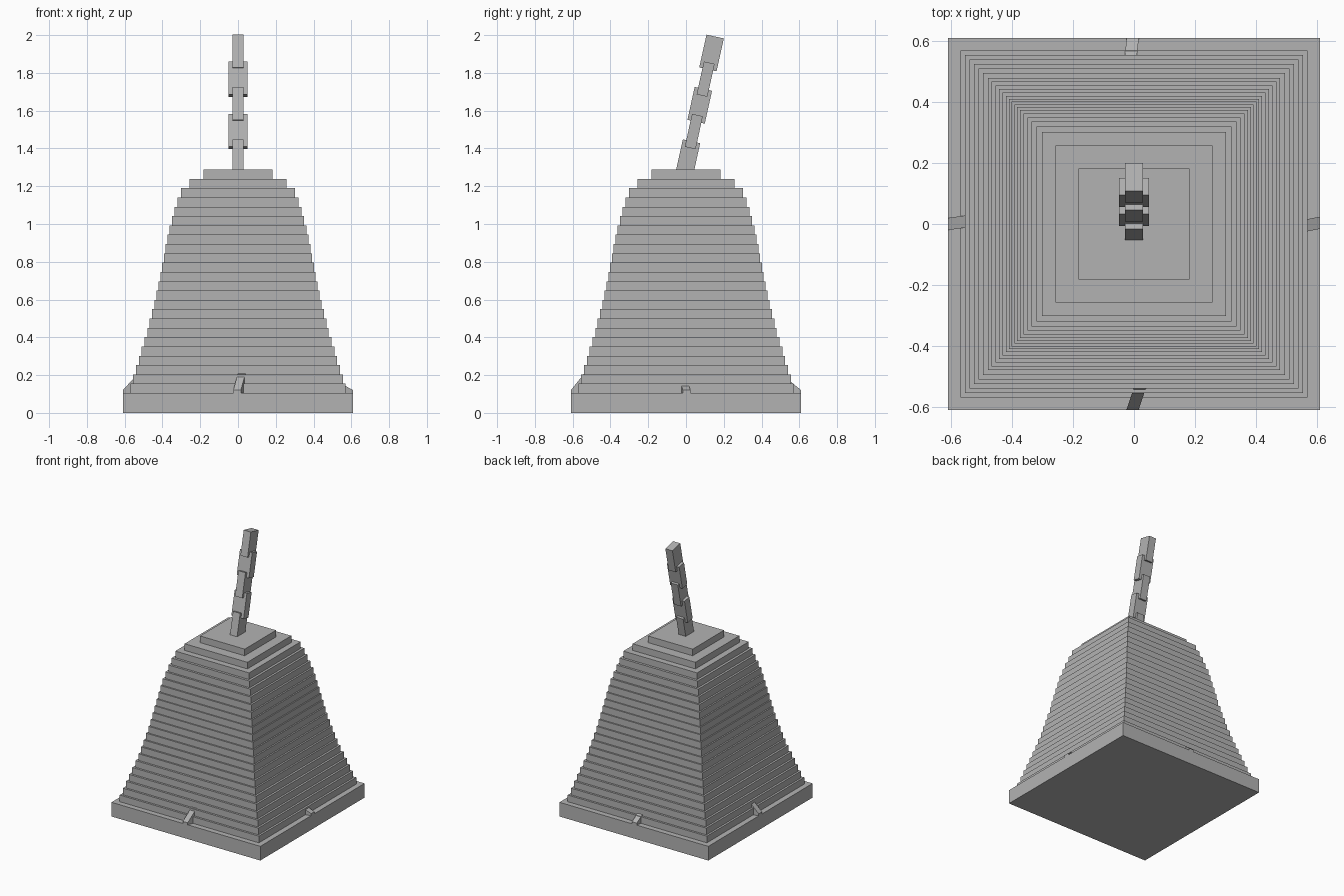
import bpy, bmesh, math
from mathutils import Matrix, Vector

if "Cube" in bpy.data.objects:
    bpy.data.objects.remove(bpy.data.objects["Cube"])

stone = bpy.data.materials.new("grey stone")
stone.diffuse_color = (0.45, 0.45, 0.45, 1)
stone.use_nodes = True
stone.node_tree.nodes["Principled BSDF"].inputs["Base Color"].default_value = stone.diffuse_color


def make_object(name, bm):
    bmesh.ops.recalc_face_normals(bm, faces=bm.faces)
    mesh = bpy.data.meshes.new(name)
    bm.to_mesh(mesh)
    bm.free()
    mesh.materials.append(stone)
    obj = bpy.data.objects.new(name, mesh)
    bpy.context.collection.objects.link(obj)
    return obj


def box(name, centre, size, tilt=0.0):
    bm = bmesh.new()
    matrix = (Matrix.Translation(centre) @ Matrix.Rotation(tilt, 4, 'X')
              @ Matrix.Diagonal((*size, 1)))
    bmesh.ops.create_cube(bm, size=1, matrix=matrix)
    return make_object(name, bm)


# Square plinth
BASE_TOP = 0.105
box("base_slab", (0, 0, BASE_TOP / 2), (1.22, 1.22, BASE_TOP))

# Stepped bell-shaped body: half width of each slab, bottom to top
half_widths = [0.57, 0.555, 0.54, 0.525, 0.51, 0.495, 0.48, 0.468, 0.455, 0.443,
               0.432, 0.421, 0.411, 0.402, 0.393, 0.384, 0.374, 0.363, 0.35,
               0.336, 0.32, 0.302, 0.257, 0.183]
STEP = 0.0493
for i, half in enumerate(half_widths):
    box(f"step_{i + 1:02d}", (0, 0, BASE_TOP + STEP * (i + 0.5)),
        (2 * half, 2 * half, STEP))

# Leaning chain of solid links, alternately turned a quarter
for i in range(5):
    centre = (0, 0.01 + 0.0313 * i, 1.351 + 0.1386 * i)
    size = (0.058, 0.094, 0.178) if i % 2 == 0 else (0.1, 0.058, 0.178)
    box(f"chain_link_{i + 1}", centre, size, math.radians(-12.5))


# Small sloping chips resting against the foot of the body
def chip(name, angle, slope, skew, middle, width=0.04):
    bm = bmesh.new()
    bmesh.ops.create_cube(bm, size=1)
    for v in bm.verts:
        inner = v.co.x < 0
        y = v.co.y * width + middle + (skew if inner else 0)
        top = 0.12 + (slope * 0.07 if inner else 0)
        v.co = Vector((0.54 if inner else 0.61, y, top if v.co.z > 0 else 0.1))
    bm.transform(Matrix.Rotation(math.radians(angle), 4, 'Z'))
    make_object(name, bm)


chip("front_chip", -90, 1.25, 0.024, -0.005)
chip("left_chip", 180, 1.1, -0.01, 0.0)
chip("right_chip", 0, 0.55, -0.014, 0.004)
chip("back_chip", 90, 0.8, 0.008, 0.004)
